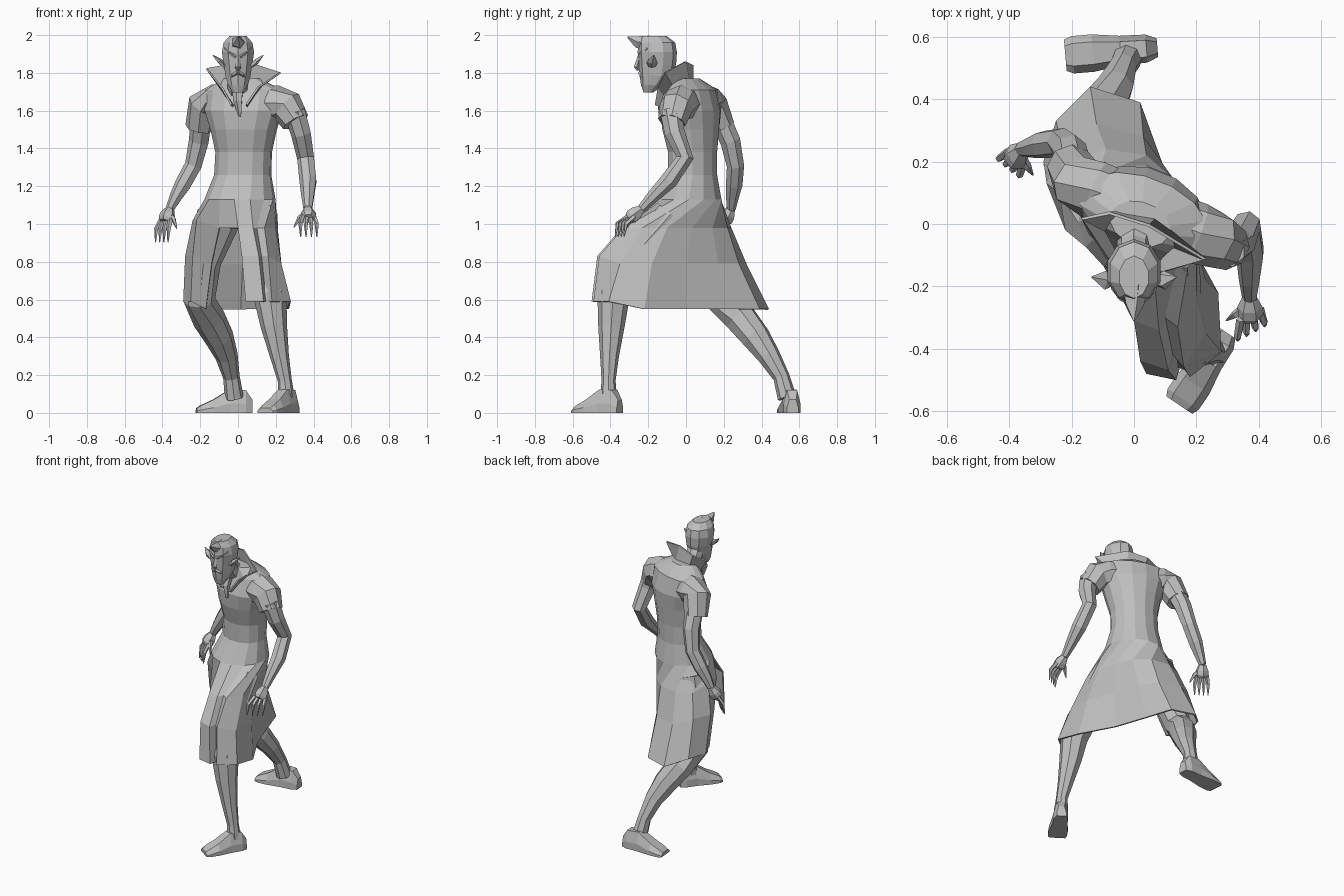
import bpy
import bmesh
from math import cos, sin, pi, radians
from mathutils import Vector

default_cube = bpy.data.objects.get("Cube")
if default_cube:
    bpy.data.objects.remove(default_cube, do_unlink=True)

# One plain clay colour
clay = bpy.data.materials.new("clay_grey")
clay.use_nodes = True
clay.diffuse_color = (.52, .52, .52, 1)
clay.node_tree.nodes["Principled BSDF"].inputs["Base Color"].default_value = clay.diffuse_color


def loft(name, rings, closed=True, caps=True, open_from=None, thickness=None):
    """Skin a list of equal-length point rings; rows after open_from keep a front gap."""
    bm = bmesh.new()
    rows = [[bm.verts.new(point) for point in ring] for ring in rings]
    count = len(rows[0])
    for level, (upper, lower) in enumerate(zip(rows, rows[1:])):
        is_open = not closed or (open_from is not None and level >= open_from)
        for k in range(count - 1 if is_open else count):
            n = (k + 1) % count
            bm.faces.new((upper[k], lower[k], lower[n], upper[n]))
    if caps:
        bm.faces.new(rows[0])
        if open_from is None:
            bm.faces.new(list(reversed(rows[-1])))
    bmesh.ops.recalc_face_normals(bm, faces=bm.faces)
    mesh = bpy.data.meshes.new(name)
    bm.to_mesh(mesh)
    bm.free()
    mesh.materials.append(clay)
    obj = bpy.data.objects.new(name, mesh)
    bpy.context.collection.objects.link(obj)
    if thickness:
        cloth = obj.modifiers.new("cloth_thickness", "SOLIDIFY")
        cloth.thickness = thickness
        cloth.offset = -1


def ellipse(x, y, z, wide, deep, sides, turn=0, start=0):
    """Horizontal oval ring, turned about its centre."""
    ring = []
    for k in range(sides):
        angle = start + 2 * pi * k / sides - turn
        px, py = wide * cos(angle), deep * sin(angle)
        ring.append(Vector((x + px * cos(turn) - py * sin(turn),
                            y + px * sin(turn) + py * cos(turn), z)))
    return ring


def tube(name, path, sides=7, flat=1):
    """Tapered limb through (x, y, z, radius) stations."""
    points = [Vector(station[:3]) for station in path]
    rings = []
    for i, point in enumerate(points):
        ahead = points[min(i + 1, len(points) - 1)]
        behind = points[max(i - 1, 0)]
        along = (ahead - behind).normalized()
        side = Vector((0, 1, 0)).cross(along).normalized()
        up = along.cross(side)
        radius = path[i][3]
        rings.append([point + radius * (side * cos(2 * pi * k / sides) * flat
                                        + up * sin(2 * pi * k / sides))
                      for k in range(sides)])
    loft(name, rings)


# Coat: twisted torso rings, then a long skirt with a front pleat swept over both legs
SIDES = 14
twist = radians(-20)
torso = [(.02, 0, 1.77, .1, .07), (.03, .035, 1.71, .215, .115),
         (.03, .025, 1.6, .215, .155), (.03, .025, 1.5, .18, .15),
         (.03, .035, 1.38, .153, .13), (.025, .035, 1.26, .155, .13),
         (.01, .01, 1.13, .19, .18)]
coat_rings = [ellipse(*ring, SIDES, twist, radians(-100)) for ring in torso]

hips = [(0, -.31), (.08, -.34), (.1, -.3), (.14, -.33), (.2, -.23), (.21, -.1), (.18, .03),
        (.13, .14), (.04, .22), (-.09, .24), (-.19, .2), (-.24, .1), (-.22, -.02), (-.1, -.1)]
thighs = [(.02, -.44), (.11, -.47), (.125, -.42), (.16, -.46), (.23, -.35), (.23, -.18),
          (.16, 0), (.1, .17), (.03, .28), (-.12, .32), (-.23, .25), (-.28, .13),
          (-.24, .03), (-.14, .02)]
hem = [(.04, -.48), (.135, -.5), (.15, -.45), (.18, -.49), (.28, -.41), (.27, -.22),
       (.15, 0), (.075, .22), (.02, .39), (-.14, .44), (-.25, .33), (-.29, .2),
       (-.25, .1), (-.17, .11)]
for outline, height in ((hips, 1), (thighs, .81), (hem, .57)):
    # The hem rises a little over the bent legs and dips behind
    coat_rings.append([Vector((x, y, height + (.02 if x < -.2 or y < -.4 else -.02)))
                       for x, y in outline])
loft("long_coat", coat_rings, open_from=len(torso), thickness=.01)

# Upright flared collar with small lapels lying on the chest
collar_base = [(-.03, -.11, 1.62), (-.07, -.08, 1.68), (-.1, -.02, 1.73), (-.05, .04, 1.75),
               (.07, .02, 1.75), (.13, -.07, 1.73), (.09, -.12, 1.68), (.05, -.14, 1.62)]
collar_edge = [(-.04, -.14, 1.63), (-.09, -.11, 1.72), (-.17, .02, 1.82), (-.08, .04, 1.84),
               (.05, 0, 1.86), (.23, -.11, 1.8), (.11, -.15, 1.72), (.05, -.165, 1.63)]
loft("collar", [collar_base, collar_edge], closed=False, caps=False, thickness=.01)

# Shirt front showing between the lapels
tube("neck_cloth", [(0, -.11, 1.7, .03), (0, -.13, 1.65, .025), (.01, -.135, 1.57, .008)], 5)

# Neck and head
tube("neck", [(.01, -.02, 1.68, .065), (0, -.08, 1.76, .055), (0, -.12, 1.83, .055)], 8)
skull = [(-.2, 1.695, .03, .024), (-.178, 1.735, .055, .06), (-.158, 1.785, .07, .088),
         (-.152, 1.85, .08, .1), (-.152, 1.91, .09, .104),
         (-.155, 1.96, .08, .098), (-.17, 1.995, .048, .068)]
loft("head", [ellipse(0, y, z, wide, deep, 10, 0, -pi / 2)
              for y, z, wide, deep in skull])
tube("hair_quiff", [(0, -.2, 1.955, .045), (0, -.26, 1.965, .032), (0, -.31, 1.99, .003)], 5)
tube("nose", [(0, -.245, 1.89, .01), (0, -.26, 1.83, .016), (0, -.25, 1.815, .01)], 4)
for label, s in (("left", 1), ("right", -1)):
    tube(label + "_ear", [(s * .07, -.18, 1.835, .02), (s * .095, -.18, 1.86, .032),
                          (s * .135, -.17, 1.895, .003)], 5, .5)
    tube(label + "_brow", [(s * .01, -.247, 1.885, .012), (s * .04, -.235, 1.905, .012),
                           (s * .07, -.205, 1.93, .006)], 4)
    tube(label + "_moustache", [(s * .003, -.246, 1.8, .01), (s * .025, -.236, 1.79, .01),
                                (s * .04, -.215, 1.765, .003)], 4)

# Short sleeves
tube("left_sleeve", [(.13, 0, 1.64, .095), (.2, -.03, 1.635, .1),
                     (.26, -.05, 1.62, .092), (.305, -.075, 1.54, .075)], 8)
tube("right_sleeve", [(-.06, .08, 1.64, .095), (-.13, .11, 1.645, .095),
                      (-.18, .135, 1.63, .088), (-.205, .185, 1.51, .075)], 8)

# Bare arms
tube("left_arm", [(.3, -.08, 1.6, .06), (.335, -.06, 1.48, .055), (.36, -.005, 1.35, .047),
                  (.372, -.09, 1.23, .047), (.37, -.18, 1.14, .034), (.37, -.235, 1.08, .024)])
tube("right_arm", [(-.19, .17, 1.58, .06), (-.205, .235, 1.44, .055), (-.235, .262, 1.31, .047),
                   (-.29, .255, 1.21, .045), (-.33, .245, 1.14, .034), (-.36, .24, 1.08, .024)])


def hand(label, wrist, reach, across, thumb):
    """Clawed hand: palm, four curled fingers and a thumb."""
    wrist, reach, across, thumb = map(Vector, (wrist, reach, across, thumb))
    palm = wrist + reach * .45
    tube(label + "_palm", [(*wrist, .024), (*(wrist + reach * .25), .04),
                           (*palm, .042), (*(palm + reach * .12), .03)], 6)
    for i, spread in enumerate((-1.5, -.5, .5, 1.5)):
        root = palm + across * spread * .8
        knuckle = root + reach * .42 + across * spread * .3
        tip = knuckle + reach * .1 + Vector((0, 0, -.06))
        tube(f"{label}_finger_{i + 1}", [(*root, .014), (*knuckle, .012), (*tip, .003)], 5)
    root = wrist + reach * .2
    tube(label + "_thumb", [(*root, .018), (*(root + thumb * .6), .014),
                            (*(root + thumb + Vector((0, 0, -.03))), .003)], 5)


hand("left", (.37, -.235, 1.08), (.005, -.12, -.09), (.026, .014, 0), (-.075, -.05, -.05))
hand("right", (-.36, .24, 1.08), (-.045, -.065, -.12), (-.02, .016, 0), (.045, -.07, -.05))

# Legs: left strides forward, right trails behind
tube("left_leg", [(.1, -.08, 1.04, .11), (.13, -.29, .8, .088), (.17, -.385, .62, .088),
                  (.19, -.395, .46, .07), (.22, -.405, .3, .05),
                  (.248, -.41, .17, .037), (.255, -.41, .08, .045)], 8)
tube("right_leg", [(-.1, .08, 1.04, .12), (-.18, .12, .8, .09), (-.205, .19, .6, .085),
                   (-.155, .29, .5, .088), (-.1, .37, .4, .078), (-.06, .44, .3, .06),
                   (-.035, .505, .19, .044), (-.02, .535, .08, .05)], 8)


def foot(name, heel, toe):
    """Flat-soled shoe built from cross-sections between heel and toe."""
    heel, toe = Vector((*heel, 0)), Vector((*toe, 0))
    side = (toe - heel).cross(Vector((0, 0, 1))).normalized()
    rings = []
    for place, half, top in ((0, .03, .07), (.12, .045, .12), (.4, .048, .125),
                             (.7, .06, .07), (.92, .06, .04), (1, .05, .025)):
        centre = heel.lerp(toe, place)
        rings.append([centre + side * half * sx + Vector((0, 0, top * level))
                      for sx, level in ((-1, 0), (-1, .4), (-.6, 1), (.6, 1), (1, .4), (1, 0))])
    loft(name, rings)


foot("left_foot", (.3, -.35), (.145, -.58))
foot("right_foot", (.075, .565), (-.22, .54))
